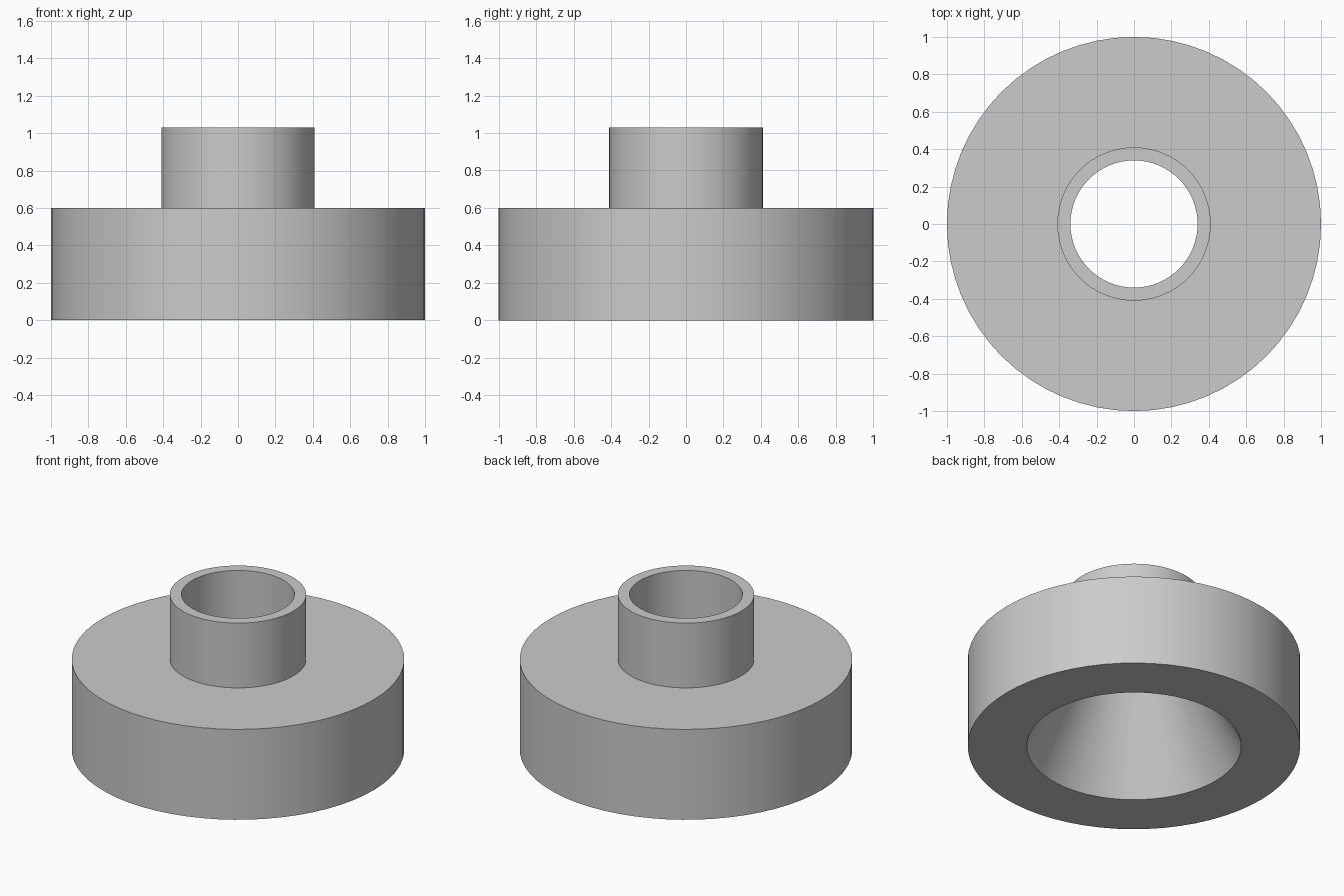
import bpy
import bmesh
import math

if "Cube" in bpy.data.objects:
    bpy.data.objects.remove(bpy.data.objects["Cube"])

SEGMENTS = 64

grey = bpy.data.materials.new("plain grey")
grey.diffuse_color = (0.6, 0.6, 0.6, 1.0)
grey.use_nodes = True
grey.node_tree.nodes["Principled BSDF"].inputs["Base Color"].default_value = grey.diffuse_color


def lathe(name, profile):
    """Revolve a closed (radius, height) profile around the z axis."""
    bm = bmesh.new()
    rings = []
    for i in range(SEGMENTS):
        a = 2 * math.pi * i / SEGMENTS
        rings.append([bm.verts.new((r * math.cos(a), r * math.sin(a), z))
                      for r, z in profile])
    n = len(profile)
    for i in range(SEGMENTS):
        r0, r1 = rings[i], rings[(i + 1) % SEGMENTS]
        for j in range(n):
            k = (j + 1) % n
            bm.faces.new((r0[j], r1[j], r1[k], r0[k]))
    bmesh.ops.recalc_face_normals(bm, faces=bm.faces)
    mesh = bpy.data.meshes.new(name)
    bm.to_mesh(mesh)
    bm.free()
    mesh.materials.append(grey)
    obj = bpy.data.objects.new(name, mesh)
    bpy.context.collection.objects.link(obj)
    bpy.ops.object.select_all(action="DESELECT")
    obj.select_set(True)
    bpy.context.view_layer.objects.active = obj
    bpy.ops.object.shade_smooth_by_angle(angle=math.radians(25))
    return obj


# Wide base disc with tapered bore, and the straight tube collar above it
lathe("flanged_collar", [
    (0.645, 0.0), (1.0, 0.0), (1.0, 0.6),      # base underside and outer wall
    (0.41, 0.6), (0.41, 1.03),                 # flange top and tube outside
    (0.34, 1.03), (0.34, 0.6),                 # tube rim and straight bore
])
